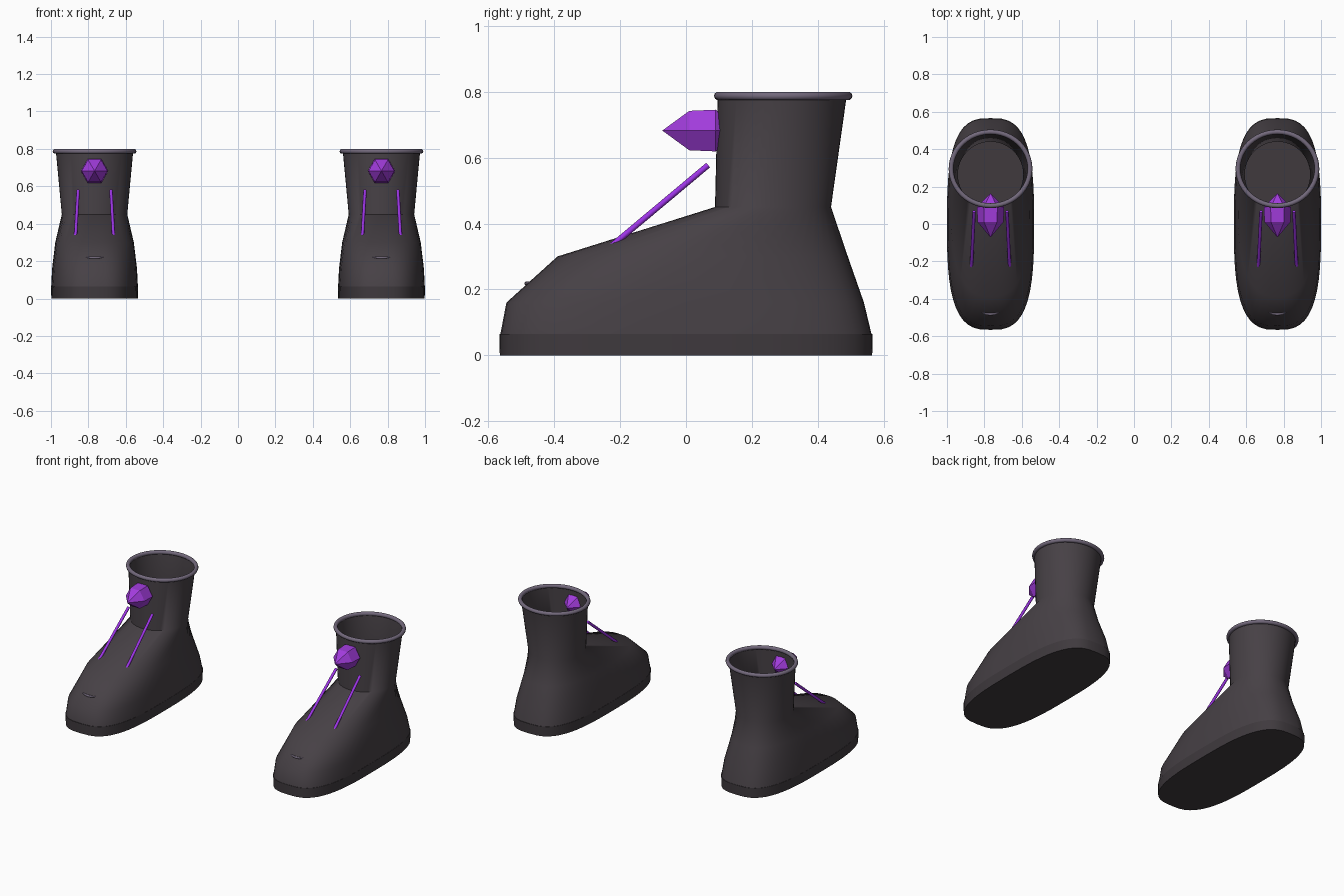
import bpy, bmesh, math
from mathutils import Vector

if "Cube" in bpy.data.objects:
    bpy.data.objects.remove(bpy.data.objects["Cube"])

CX = 0.767  # sideways distance of each boot from the middle


def material(name, rgb):
    m = bpy.data.materials.new(name)
    m.diffuse_color = (*rgb, 1)
    m.use_nodes = True
    m.node_tree.nodes["Principled BSDF"].inputs["Base Color"].default_value = m.diffuse_color
    return m


CHARCOAL = material("charcoal", (0.062, 0.052, 0.060))
SOLE = material("dark_sole", (0.050, 0.042, 0.048))
TRIM = material("grey_lilac", (0.17, 0.14, 0.20))
PURPLE = material("gem_purple", (0.36, 0.045, 0.72))
LACE = material("lace_purple", (0.34, 0.035, 0.80))


def oval(z, half_x, y0, y1, power, n=48):
    """Superellipse ring at height z, running from y0 to y1."""
    pts = []
    for i in range(n):
        a = 2 * math.pi * i / n
        c, s = math.cos(a), math.sin(a)
        pts.append(Vector((
            half_x * math.copysign(abs(c) ** (2 / power), c),
            (y0 + y1) / 2 + (y1 - y0) / 2 * math.copysign(abs(s) ** (2 / power), s),
            z)))
    return pts


def loft(name, rings, mat, cx, cap0=True, cap1=True, closed=False, smooth=60):
    """Skin a list of rings (a one-point ring makes a tip)."""
    bm = bmesh.new()
    vs = [[bm.verts.new(p + Vector((cx, 0, 0))) for p in r] for r in rings]
    pairs = list(zip(vs, vs[1:])) + ([(vs[-1], vs[0])] if closed else [])
    for a, b in pairs:
        n = max(len(a), len(b))
        for i in range(n):
            j = (i + 1) % n
            if len(a) == 1:
                bm.faces.new((a[0], b[j], b[i]))
            elif len(b) == 1:
                bm.faces.new((a[i], a[j], b[0]))
            else:
                bm.faces.new((a[i], a[j], b[j], b[i]))
    if cap0 and len(vs[0]) > 2:
        bm.faces.new(vs[0][::-1])
    if cap1 and len(vs[-1]) > 2:
        bm.faces.new(vs[-1])
    bmesh.ops.recalc_face_normals(bm, faces=bm.faces)
    me = bpy.data.meshes.new(name)
    bm.to_mesh(me)
    bm.free()
    me.materials.append(mat)
    ob = bpy.data.objects.new(name, me)
    bpy.context.collection.objects.link(ob)
    if smooth:
        bpy.ops.object.select_all(action='DESELECT')
        ob.select_set(True)
        bpy.context.view_layer.objects.active = ob
        bpy.ops.object.shade_smooth_by_angle(angle=math.radians(smooth))
    return ob


def rod(name, pts, radii, mat, cx, n=8):
    """Round rod along a path."""
    pts = [Vector(p) for p in pts]
    rings = []
    for i, p in enumerate(pts):
        d = (pts[min(i + 1, len(pts) - 1)] - pts[max(i - 1, 0)]).normalized()
        u = d.cross(Vector((0, 0.3, 1))).normalized()
        v = d.cross(u)
        rings.append([p + radii[i] * (u * math.cos(2 * math.pi * k / n)
                                      + v * math.sin(2 * math.pi * k / n))
                      for k in range(n)])
    return loft(name, rings, mat, cx)


for side, cx in (("left", -CX), ("right", CX)):
    # Flat sole
    loft(side + "_sole",
         [oval(0, 0.231, -0.565, 0.565, 3), oval(0.065, 0.233, -0.566, 0.566, 3)],
         SOLE, cx)

    # Foot and open ankle shaft
    loft(side + "_boot_upper",
         [oval(0.06, 0.232, -0.564, 0.564, 3),
          oval(0.16, 0.227, -0.545, 0.54, 2.9),
          oval(0.30, 0.21, -0.39, 0.491, 2.5),
          oval(0.45, 0.175, 0.088, 0.44, 2),
          oval(0.79, 0.207, 0.096, 0.488, 2)],
         CHARCOAL, cx, cap0=True, cap1=False)

    # Rounded rim around the opening
    rim = []
    for k in range(10):
        a = 2 * math.pi * k / 10
        o = 0.013 * math.cos(a)
        rim.append(oval(0.787 + 0.013 * math.sin(a), 0.211 + o,
                        0.098 - o, 0.492 + o, 2))
    loft(side + "_rim", rim, TRIM, cx, False, False, closed=True)

    # Six-sided gem pushed through the front of the shaft
    def hexagon(y, r):
        return [Vector((r * math.cos(k * math.pi / 3), y,
                        0.682 + r * math.sin(k * math.pi / 3))) for k in range(6)]
    loft(side + "_gem",
         [[Vector((0, -0.072, 0.682))], hexagon(0.01, 0.069),
          hexagon(0.09, 0.073), [Vector((0, 0.165, 0.682))]],
         PURPLE, cx, smooth=0)

    # Pair of slanted laces
    for tag, s in (("outer", -1), ("inner", 1)):
        rod(f"{side}_{tag}_lace",
            [(s * 0.104, -0.27, 0.295), (s * 0.088, 0.067, 0.577)],
            [0.009, 0.009], LACE, cx)

    # Thin stitched line on the toe
    rod(side + "_toe_line",
        [(x, -0.483 + 4.5 * x * x, 0.218 + 1.5 * x * x)
         for x in (-0.046, -0.023, 0, 0.023, 0.046)],
        [0.003, 0.006, 0.007, 0.006, 0.003], TRIM, cx)
